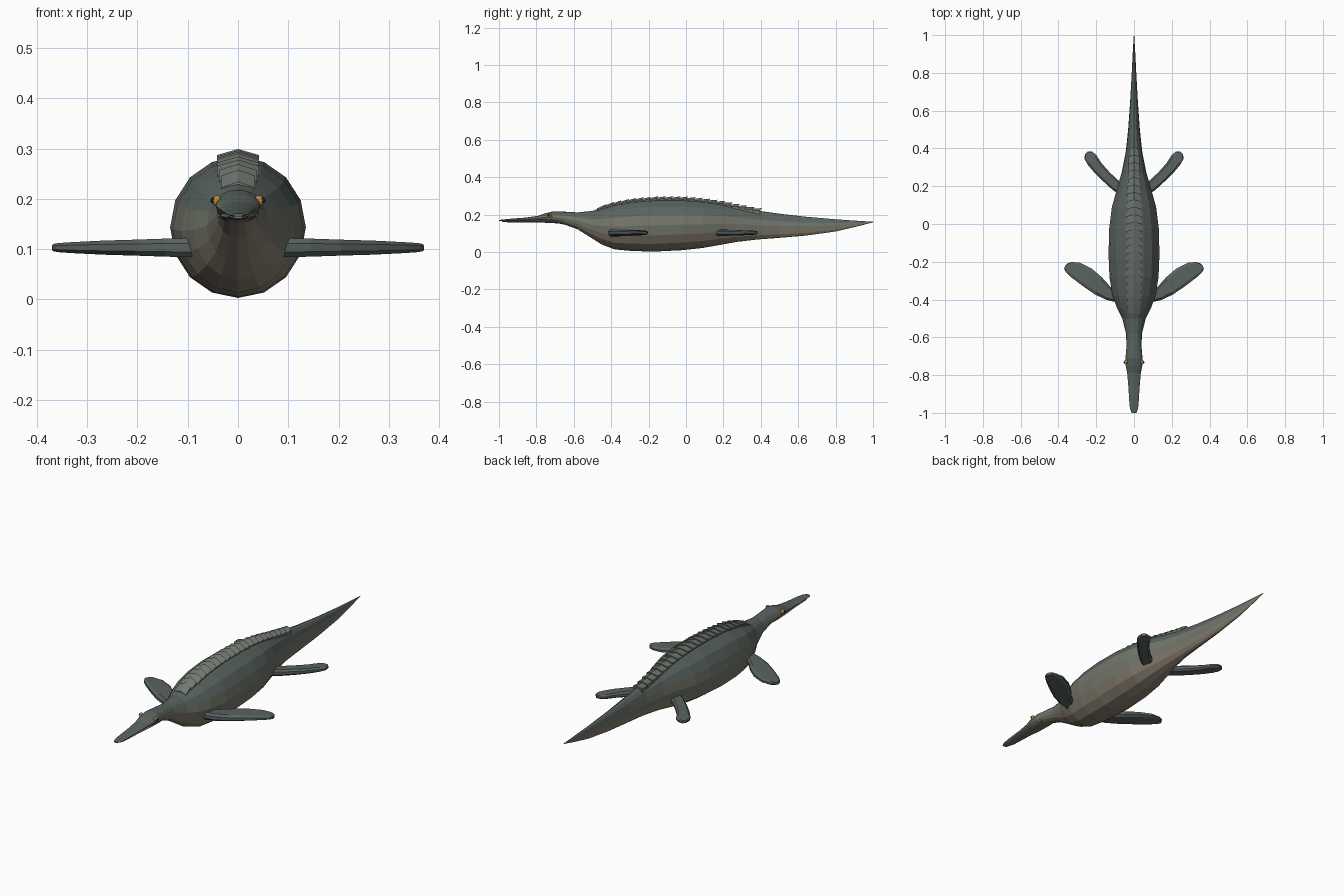
import bpy, bmesh, math
from mathutils import Vector

if "Cube" in bpy.data.objects:
    bpy.data.objects.remove(bpy.data.objects["Cube"])


def material(name, rgb):
    m = bpy.data.materials.new(name)
    m.diffuse_color = (*rgb, 1)
    m.use_nodes = True
    m.node_tree.nodes["Principled BSDF"].inputs["Base Color"].default_value = m.diffuse_color
    return m


BACK = material("back_skin", (0.10, 0.125, 0.115))
FLANK = material("flank_skin", (0.17, 0.18, 0.145))
BELLY = material("belly_skin", (0.24, 0.21, 0.16))
PLATE = material("plate_bone", (0.17, 0.195, 0.165))
GOLD = material("eye_gold", (0.45, 0.25, 0.05))
DARK = material("pupil_dark", (0.01, 0.01, 0.01))


def loft(name, rings, mats, pick=lambda i: 0):
    """Skin closed rings of points and cap both ends."""
    bm = bmesh.new()
    vs = [[bm.verts.new(p) for p in r] for r in rings]
    n = len(vs[0])
    for a, b in zip(vs, vs[1:]):
        for i in range(n):
            j = (i + 1) % n
            bm.faces.new((a[i], a[j], b[j], b[i])).material_index = pick(i)
    bm.faces.new(vs[0])
    bm.faces.new(vs[-1])
    bmesh.ops.recalc_face_normals(bm, faces=bm.faces)
    me = bpy.data.meshes.new(name)
    bm.to_mesh(me)
    bm.free()
    for m in mats:
        me.materials.append(m)
    ob = bpy.data.objects.new(name, me)
    bpy.context.collection.objects.link(ob)
    return ob


def oval(y, w, top, bottom, n=16):
    c, h = (top + bottom) / 2, (top - bottom) / 2
    return [(w * math.sin(t), y, c - h * math.cos(t))
            for t in (2 * math.pi * i / n for i in range(n))]


def body_zone(i):
    h = -math.cos(2 * math.pi * (i + 0.5) / 16)
    return 0 if h > 0.5 else 1 if h > -0.3 else 2


# body from snout to tail tip: y, half width, top, bottom
BODY = [(-1.0, .012, .171, .165), (-.98, .021, .174, .165), (-.94, .025, .178, .166),
        (-.86, .030, .184, .167), (-.79, .036, .194, .167), (-.75, .044, .208, .164),
        (-.71, .045, .218, .158), (-.65, .040, .216, .147), (-.58, .042, .212, .122),
        (-.50, .062, .220, .072), (-.45, .088, .238, .040), (-.38, .114, .258, .014),
        (-.28, .130, .275, .005), (-.16, .135, .284, .003), (-.02, .131, .284, .010),
        (.09, .117, .275, .022), (.18, .092, .262, .038), (.27, .066, .243, .054),
        (.38, .044, .222, .067), (.50, .031, .205, .076), (.64, .021, .189, .088),
        (.80, .012, .175, .110), (.92, .006, .167, .138), (1.0, .001, .162, .159)]
loft("body", [oval(*s) for s in BODY], [BACK, FLANK, BELLY], body_zone)

# lower jaw
loft("lower_jaw", [oval(*s, n=12) for s in [(-.985, .011, .166, .161), (-.95, .021, .168, .159),
     (-.85, .026, .170, .158), (-.76, .036, .174, .157), (-.68, .036, .178, .153)]], [FLANK])


def top_at(y):
    for a, b in zip(BODY, BODY[1:]):
        if a[0] <= y <= b[0]:
            t = (y - a[0]) / (b[0] - a[0])
            return a[2] + t * (b[2] - a[2])


# overlapping roof-shaped plates along the back
COUNT = 22
for k in range(COUNT):
    y = -.475 + k * .0395
    f = k / (COUNT - 1)
    w = .042 * (1 - .35 * max(0, f - .5) * 2) * min(1, .8 + k * .1)
    rings = []
    for dy, lift in ((0, .005), (.042, .015)):
        z = top_at(y + dy)
        ridge = y + dy + (.010 if dy else 0)
        rings.append([(-w, y + dy, z - .022), (-w, y + dy, z + lift - .012),
                      (0, ridge, z + lift), (w, y + dy, z + lift - .012), (w, y + dy, z - .022)])
    loft("back_plate_%02d" % (k + 1), rings, [PLATE])


# flippers: each station gives the front edge, back edge and half thickness
def flipper(name, stations):
    for side, label in ((1, "left"), (-1, "right")):
        rings = []
        for (ax, ay), (bx, by), t in stations:
            a, b = Vector((ax * side, ay, .103)), Vector((bx * side, by, .103))
            pts = [(0, -.45), (0, .45), (.14, 1), (.86, 1), (1, .45), (1, -.45), (.86, -1), (.14, -1)]
            rings.append([a.lerp(b, u) + Vector((0, 0, v * t)) for u, v in pts])
        loft("%s_%s_flipper" % (label, name), rings, [BACK])


flipper("front", [((.09, -.415), (.08, -.35), .019), ((.145, -.402), (.125, -.332), .018),
                  ((.205, -.374), (.17, -.282), .016), ((.275, -.326), (.225, -.235), .014),
                  ((.335, -.280), (.29, -.203), .011), ((.362, -.254), (.335, -.202), .009),
                  ((.370, -.235), (.358, -.212), .007)])
flipper("rear", [((.075, .155), (.04, .205), .017), ((.115, .182), (.085, .232), .016),
                 ((.165, .228), (.13, .275), .015), ((.215, .278), (.172, .322), .013),
                 ((.248, .318), (.20, .366), .011), ((.262, .345), (.222, .384), .009),
                 ((.260, .368), (.245, .384), .007)])


# eyes
def ball(name, loc, r, mat):
    bpy.ops.mesh.primitive_uv_sphere_add(segments=10, ring_count=6, radius=r, location=loc)
    ob = bpy.context.object
    ob.name = name
    ob.data.materials.append(mat)


for s, label in ((1, "left"), (-1, "right")):
    ball(label + "_eye", (.042 * s, -.73, .196), .011, GOLD)
    ball(label + "_pupil", (.049 * s, -.733, .197), .006, DARK)
